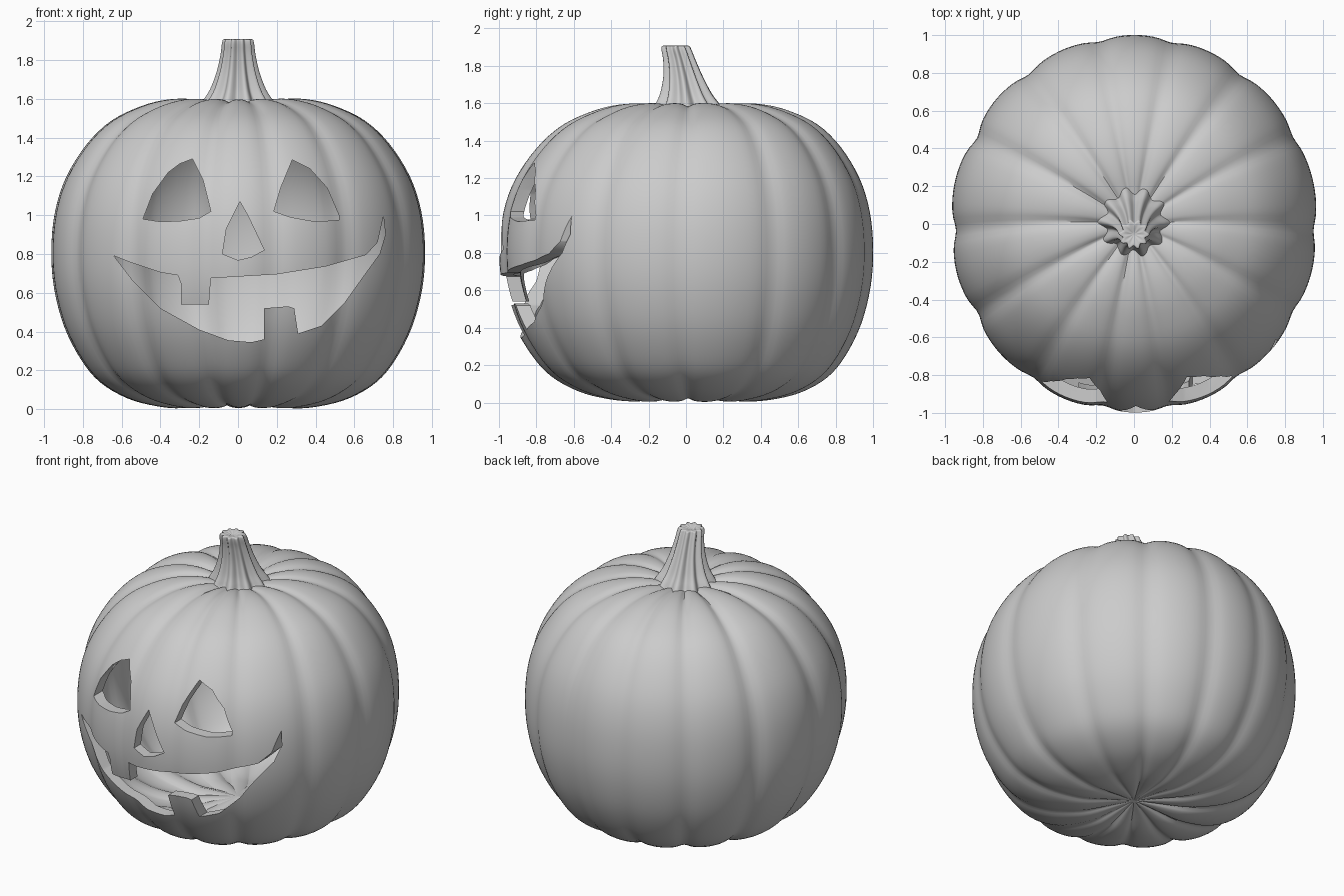
import bpy, bmesh, math, random
from mathutils import Vector

if "Cube" in bpy.data.objects:
    bpy.data.objects.remove(bpy.data.objects["Cube"])

random.seed(4)
TAU = 2 * math.pi


def smooth_path(pts, steps):
    """Catmull-Rom through the control points."""
    p = [Vector(q) for q in pts]
    p = [2 * p[0] - p[1]] + p + [2 * p[-1] - p[-2]]
    out = []
    for i in range(1, len(p) - 2):
        a, b, c, d = p[i - 1:i + 3]
        for s in range(steps):
            t = s / steps
            out.append(0.5 * (2 * b + (c - a) * t + (2 * a - 5 * b + 4 * c - d) * t * t
                              + (3 * b - a - 3 * c + d) * t ** 3))
    return out + [p[-2]]


def lathe(name, path, sides, place):
    """Closed ring surface; place(path point, angle) gives each vertex."""
    bm = bmesh.new()
    low = bm.verts.new(place(path[0], 0))
    high = bm.verts.new(place(path[-1], 0))
    rings = [[bm.verts.new(place(q, TAU * k / sides)) for k in range(sides)]
             for q in path[1:-1]]
    for k in range(sides):
        n = (k + 1) % sides
        bm.faces.new((low, rings[0][n], rings[0][k]))
        bm.faces.new((high, rings[-1][k], rings[-1][n]))
        for a, b in zip(rings, rings[1:]):
            bm.faces.new((a[k], a[n], b[n], b[k]))
    return finish(name, bm)


def finish(name, bm):
    bmesh.ops.recalc_face_normals(bm, faces=bm.faces)
    me = bpy.data.meshes.new(name)
    bm.to_mesh(me)
    bm.free()
    ob = bpy.data.objects.new(name, me)
    bpy.context.collection.objects.link(ob)
    return ob


def shade(ob, degrees):
    bpy.ops.object.select_all(action='DESELECT')
    ob.select_set(True)
    bpy.context.view_layer.objects.active = ob
    bpy.ops.object.shade_smooth_by_angle(angle=math.radians(degrees))


# Pumpkin body: lathed profile with irregular creases
grooves = [(math.radians(a), random.uniform(0.7, 1.2)) for a in
           (-2, 28, 54, 78, 101, 126, 152, 182, 209, 236, 260, 281, 305, 332)]


def body_point(q, a):
    r, z = q
    g = 0
    for ga, depth in grooves:
        d = math.degrees(abs((a - ga + math.pi) % TAU - math.pi))
        g += depth * (0.016 * math.exp(-(d / 3.5) ** 2) + 0.014 * math.exp(-(d / 9) ** 2))
    s = 1 - g * min(1, r / 0.25)
    return (0.975 * r * s * math.cos(a),
            1.005 * r * s * math.sin(a) + 0.1 * r * (1 - r),
            0.8 + (z - 0.8) * s)


profile = [(0, .05), (.12, .03), (.3, .003), (.45, .015), (.6, .055), (.74, .135),
           (.84, .25), (.93, .42), (.985, .62), (1, .82), (.98, 1.02), (.92, 1.2),
           (.81, 1.37), (.68, 1.49), (.52, 1.565), (.38, 1.598), (.25, 1.6),
           (.12, 1.575), (0, 1.56)]
body = lathe("pumpkin_body", smooth_path(profile, 4), 180, body_point)
shell = body.modifiers.new("shell", 'SOLIDIFY')
shell.thickness = 0.07
shell.offset = -1

# Carved face: outlines (x, z) pushed through the front wall
left_eye = [(-.49, .98), (-.44, 1.11), (-.36, 1.22), (-.30, 1.265), (-.235, 1.29),
            (-.18, 1.18), (-.14, 1.02), (-.2, .985), (-.3, .97), (-.4, .967)]
right_eye = [(.28, 1.285), (.37, 1.24), (.46, 1.14), (.52, 1.0), (.52, .975),
             (.4, .967), (.27, .99), (.185, 1.02), (.22, 1.14)]
nose = [(.01, 1.07), (.05, 1.0), (.135, .82), (.07, .785), (0, .768), (-.08, .8), (-.06, .93)]
mouth = [(-.64, .79), (-.55, .755), (-.4, .705), (-.31, .69), (-.295, .65), (-.295, .54),
         (-.15, .54), (-.14, .675), (.03, .685), (.2, .695), (.45, .735), (.66, .795),
         (.72, .86), (.75, .995), (.76, .9), (.73, .8), (.65, .69), (.55, .55),
         (.43, .43), (.31, .39), (.29, .52), (.26, .53), (.135, .52), (.135, .36),
         (.07, .345), (-.05, .355), (-.2, .41), (-.4, .52), (-.54, .66)]
bm = bmesh.new()
for outline in (left_eye, right_eye, nose, mouth):
    face = bm.faces.new([bm.verts.new((x, -1.3, z)) for x, z in outline])
    ext = bmesh.ops.extrude_face_region(bm, geom=[face], use_keep_orig=True)
    for v in ext["geom"]:
        if isinstance(v, bmesh.types.BMVert):
            v.co.y = -0.25
cutter = finish("face_cutter", bm)
cutter.hide_render = True
carve = body.modifiers.new("carve", 'BOOLEAN')
carve.operation = 'DIFFERENCE'
carve.solver = 'EXACT'
carve.object = cutter

# Bake the carving, then drop the cutter
bpy.context.view_layer.update()
carved = bpy.data.meshes.new_from_object(
    body.evaluated_get(bpy.context.evaluated_depsgraph_get()))
body.modifiers.clear()
body.data = carved
bpy.data.objects.remove(cutter)
shade(body, 40)


# Stem: ribbed, flared at the base, leaning forward
def stem_point(q, a):
    r, yc, z = q
    rr = r * (1 + 0.13 * math.cos(10 * a + 0.3))
    return (rr * math.cos(a), yc + rr * math.sin(a), z)


stem_path = smooth_path([(0, .01, 1.54), (.165, .01, 1.555), (.163, .01, 1.585),
                         (.128, 0, 1.65), (.098, -.015, 1.74), (.08, -.035, 1.83),
                         (.073, -.052, 1.89), (.06, -.055, 1.908), (0, -.055, 1.895)], 4)
stem = lathe("stem", stem_path, 100, stem_point)
shade(stem, 50)
